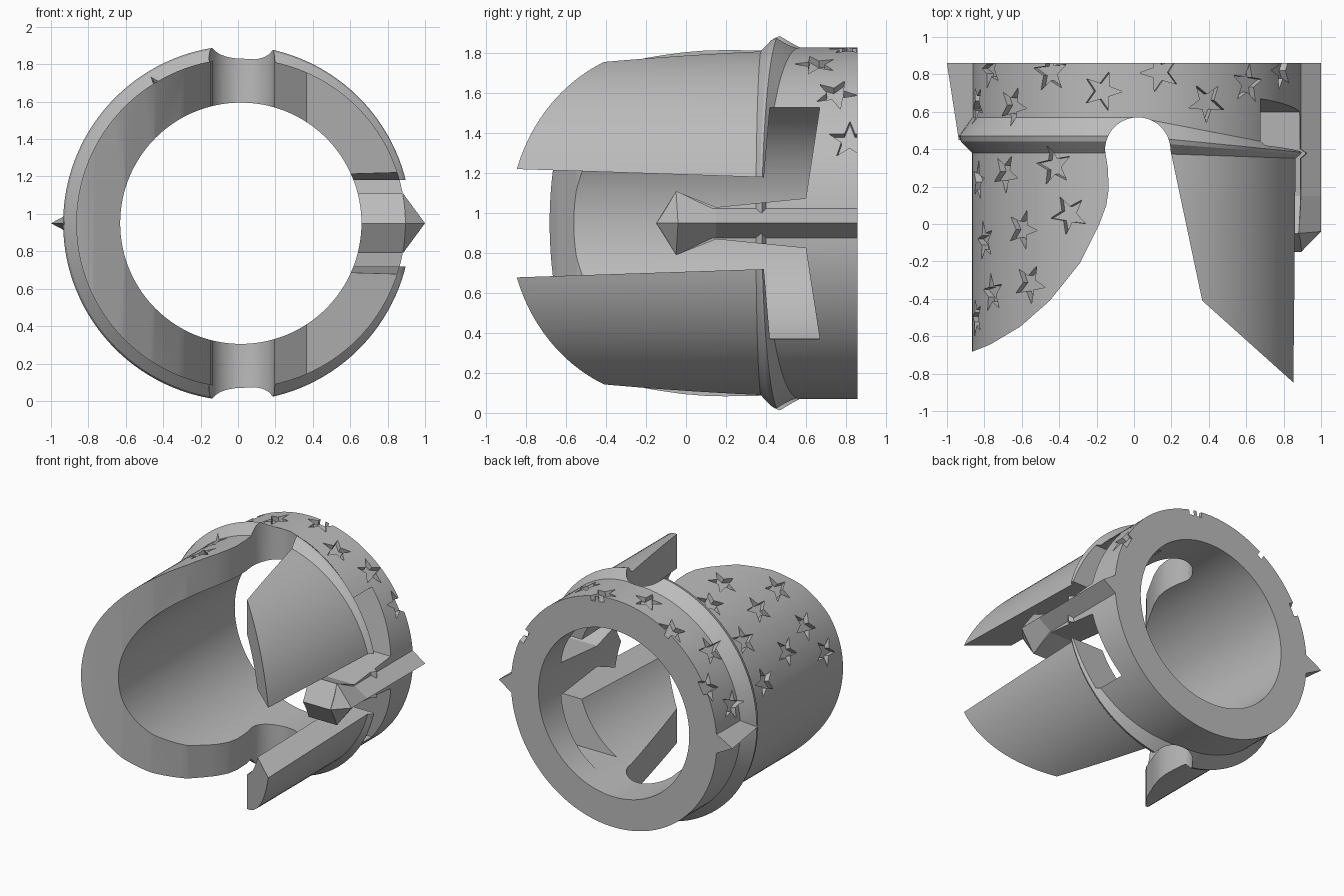
import bpy, bmesh, math, random
from mathutils import Vector

random.seed(4)
cube = bpy.data.objects.get("Cube")
if cube:
    bpy.data.objects.remove(cube)

CX, CZ = 0.015, 0.95       # tube axis, running along y
R_IN, R_OUT = 0.645, 0.88
SEGS = 128

grey = bpy.data.materials.new("plain grey")
grey.use_nodes = True
grey.diffuse_color = (0.5, 0.5, 0.5, 1)
grey.node_tree.nodes["Principled BSDF"].inputs["Base Color"].default_value = (0.5, 0.5, 0.5, 1)


def finish(name, bm):
    bmesh.ops.recalc_face_normals(bm, faces=bm.faces)
    mesh = bpy.data.meshes.new(name)
    bm.to_mesh(mesh)
    bm.free()
    mesh.materials.append(grey)
    ob = bpy.data.objects.new(name, mesh)
    bpy.context.collection.objects.link(ob)
    return ob


def add_prism(bm, low, high):
    """Closed solid between two matching outlines."""
    a = [bm.verts.new(p) for p in low]
    b = [bm.verts.new(p) for p in high]
    bm.faces.new(a)
    bm.faces.new(b[::-1])
    for i in range(len(a)):
        j = (i + 1) % len(a)
        bm.faces.new((a[i], b[i], b[j], a[j]))


def cut(ob, cutter):
    cutter.hide_render = True
    mod = ob.modifiers.new("cut", 'BOOLEAN')
    mod.operation = 'DIFFERENCE'
    mod.solver = 'EXACT'
    mod.object = cutter
    bpy.context.view_layer.objects.active = ob
    bpy.ops.object.modifier_apply(modifier=mod.name)
    bpy.data.objects.remove(cutter)


# Tube with a raised collar that narrows towards the +x side
bm = bmesh.new()
rings = []
for i in range(SEGS):
    ang = math.tau * i / SEGS
    c, s = math.cos(ang), math.sin(ang)
    t = max(0.0, c)
    profile = [(-0.95, R_IN), (0.86, R_IN), (0.86, R_OUT), (0.57 - 0.17 * t, R_OUT),
               (0.47 - 0.09 * t, 0.95 - 0.04 * t), (0.44 - 0.07 * t, 0.94 - 0.035 * t),
               (0.38 - 0.03 * t, R_OUT), (-0.95, R_OUT)]
    rings.append([bm.verts.new((CX + r * c, y, CZ + r * s)) for y, r in profile])
for i, ring in enumerate(rings):
    nxt = rings[(i + 1) % SEGS]
    for k in range(len(ring)):
        m = (k + 1) % len(ring)
        bm.faces.new((ring[k], ring[m], nxt[m], nxt[k]))
body = finish("helmet_tube", bm)

# Face opening, cut from top to bottom, with a round notch at its back
outline = [(-1.2, -1.2), (-1.2, -0.72), (-0.87, -0.685), (-0.77, -0.645), (-0.61, -0.55),
           (-0.45, -0.41), (-0.29, -0.21), (-0.185, 0), (-0.148, 0.1), (-0.135, 0.19),
           (-0.14, 0.3)]
for k in range(25):
    a = math.pi * (1 - k / 24)
    outline.append((0.02 + 0.175 * math.cos(a), 0.395 + 0.175 * math.sin(a)))
outline += [(0.365, -0.41), (0.855, -0.85), (1.2, -1.16), (1.2, -1.2)]
bm = bmesh.new()
add_prism(bm, [(x, y, -0.3) for x, y in outline], [(x, y, 2.2) for x, y in outline])
cut(body, finish("face_cutter", bm))

# Side slot that leaves an arrow-headed finger
half = [(-1.2, 0.283), (0.39, 0.23), (0.42, 0.58), (0.67, 0.58), (0.6, 0.125),
        (0.15, 0.08), (-0.05, 0.16)]
slot = half + [(-0.15, 0)] + [(y, -z) for y, z in reversed(half)]
bm = bmesh.new()
add_prism(bm, [(0.3, y, CZ + z) for y, z in slot], [(1.3, y, CZ + z) for y, z in slot])
cut(body, finish("slot_cutter", bm))

# Engraved stars on the upper surface, placed by x and y
stars = [(-0.45, 0.81), (-0.17, 0.71), (0.14, 0.81), (0.39, 0.65), (0.61, 0.75), (0.79, 0.82),
         (-0.65, 0.63), (-0.77, 0.83), (-0.84, 0.64), (-0.43, 0.31), (-0.69, 0.27),
         (-0.835, 0.23), (-0.35, 0.05), (-0.6, -0.03), (-0.8, -0.09), (-0.56, -0.32),
         (-0.76, -0.37), (-0.845, -0.5)]
bm = bmesh.new()
for x, y in stars:
    ang = math.acos((x - CX) / R_OUT)
    n = Vector((math.cos(ang), 0, math.sin(ang)))
    u = Vector((-n.z, 0, n.x))
    v = Vector((0, 1, 0))
    spin = random.uniform(0, math.tau)
    base = Vector((CX, y, CZ))
    flat = []
    for k in range(10):
        r = 0.11 if k % 2 == 0 else 0.044
        a = spin + math.pi * k / 5
        flat.append(u * r * math.cos(a) + v * r * math.sin(a))
    add_prism(bm, [base + n * 0.84 + p for p in flat], [base + n * 1.0 + p for p in flat])
cut(body, finish("star_cutter", bm))

# Right fin: a ridge along the finger with a pointed head
bm = bmesh.new()
edge = [(0.86, 0.08), (0.15, 0.08), (-0.05, 0.16)]
top = [bm.verts.new((0.882, y, CZ + z)) for y, z in edge]
low = [bm.verts.new((0.882, y, CZ - z)) for y, z in edge]
tip = bm.verts.new((0.893, -0.15, CZ))
crest = [bm.verts.new((1.0, y, CZ)) for y in (0.86, 0.15, -0.04)]
for side in (top, low):
    for k in range(2):
        bm.faces.new((side[k], side[k + 1], crest[k + 1], crest[k]))
        # underside strip is closed below
    bm.faces.new((side[2], tip, crest[2]))
for k in range(2):
    bm.faces.new((top[k], top[k + 1], low[k + 1], low[k]))
bm.faces.new((top[2], tip, low[2]))
bm.faces.new((top[0], low[0], crest[0]))
right_fin = finish("finger_fin", bm)

# Left fin: a short wedge running from the back edge to the collar
bm = bmesh.new()
add_prism(bm, [(-0.85, 0.86, CZ + 0.08), (-1.0, 0.86, CZ), (-0.85, 0.86, CZ - 0.08)],
          [(-0.85, 0.45, CZ + 0.08), (-0.937, 0.45, CZ), (-0.85, 0.45, CZ - 0.08)])
left_fin = finish("back_fin", bm)

# Smooth the round surfaces and keep the cut edges crisp
bpy.ops.object.select_all(action='DESELECT')
body.select_set(True)
bpy.context.view_layer.objects.active = body
bpy.ops.object.shade_smooth_by_angle(angle=math.radians(25))
